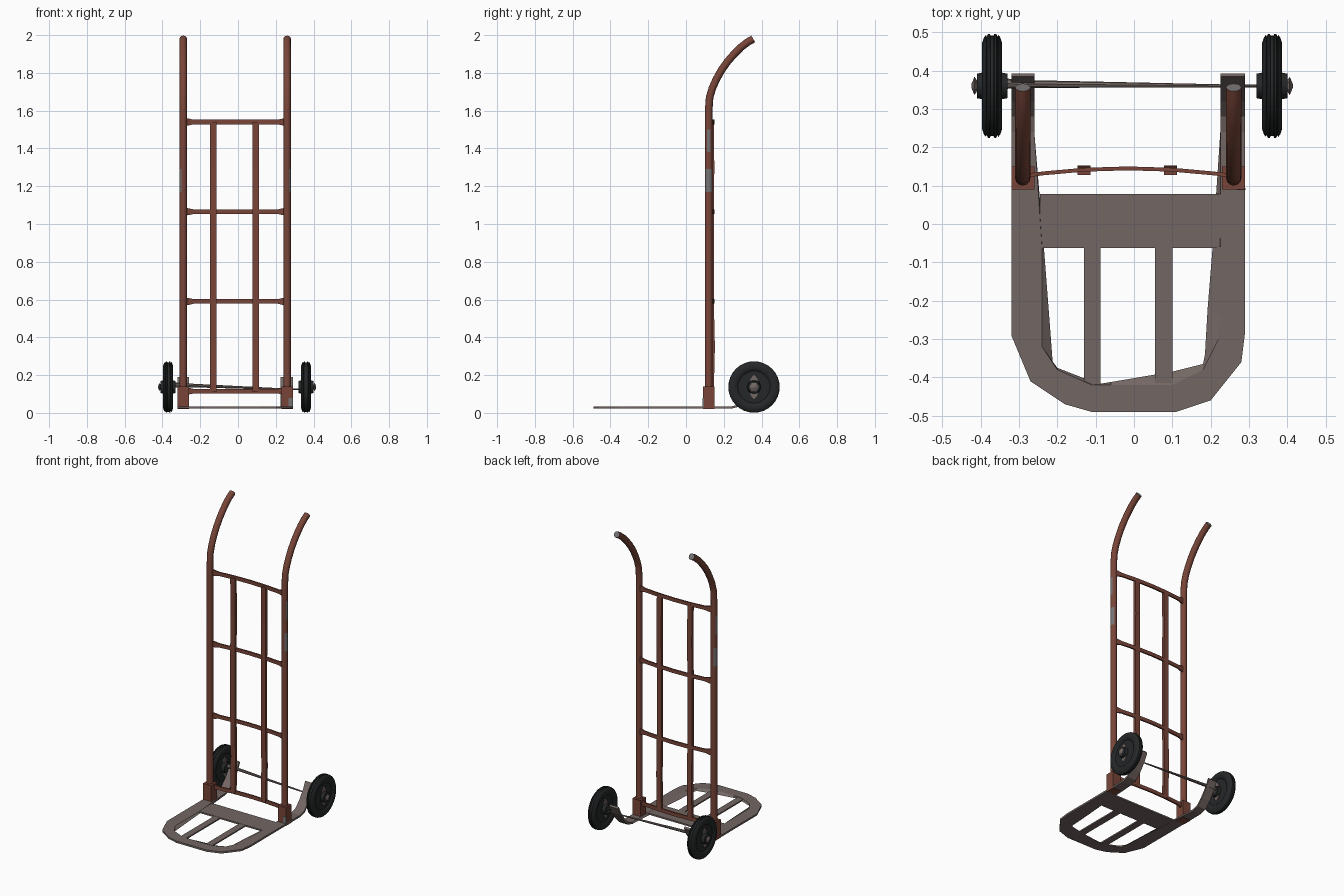
import bpy, bmesh, math
from mathutils import Vector

cube = bpy.data.objects.get("Cube")
if cube:
    bpy.data.objects.remove(cube, do_unlink=True)


def material(name, r, g, b):
    m = bpy.data.materials.new(name)
    m.use_nodes = True
    m.diffuse_color = (r, g, b, 1)
    bsdf = next(n for n in m.node_tree.nodes if n.type == 'BSDF_PRINCIPLED')
    bsdf.inputs["Base Color"].default_value = (r, g, b, 1)
    bsdf.inputs["Roughness"].default_value = 0.8
    return m


RUST = material("rusty red paint", 0.19, 0.06, 0.04)
WORN = material("worn bare metal", 0.18, 0.17, 0.17)
STEEL = material("weathered steel", 0.17, 0.135, 0.125)
RUBBER = material("black rubber", 0.018, 0.02, 0.021)


def finish(name, bm, mats, smooth=False):
    bmesh.ops.recalc_face_normals(bm, faces=bm.faces[:])
    me = bpy.data.meshes.new(name)
    bm.to_mesh(me)
    bm.free()
    for m in mats:
        me.materials.append(m)
    ob = bpy.data.objects.new(name, me)
    bpy.context.collection.objects.link(ob)
    if smooth:
        bpy.ops.object.select_all(action='DESELECT')
        ob.select_set(True)
        bpy.context.view_layer.objects.active = ob
        bpy.ops.object.shade_smooth_by_angle(angle=math.radians(40))
    return ob


def loft(bm, rings, cap=True, closed=False):
    """Skin a list of rings of points."""
    vs = [[bm.verts.new(p) for p in ring] for ring in rings]
    n = len(vs[0])
    pairs = list(zip(vs, vs[1:])) + ([(vs[-1], vs[0])] if closed else [])
    for a, b in pairs:
        for i in range(n):
            j = (i + 1) % n
            bm.faces.new((a[i], a[j], b[j], b[i]))
    if cap and not closed:
        bm.faces.new(vs[0])
        bm.faces.new(vs[-1])


def box(name, x0, x1, y0, y1, z0, z1, mat):
    bm = bmesh.new()
    ring = lambda z: [(x0, y0, z), (x1, y0, z), (x1, y1, z), (x0, y1, z)]
    loft(bm, [ring(z0), ring(z1)])
    return finish(name, bm, [mat])


LEFT_X, RIGHT_X = 0.26, -0.29
SIDES = (("left", LEFT_X, 1), ("right", RIGHT_X, -1))

# Upright rails, curving back into the handles
PATH = [(0.12, 0.05), (0.12, 0.6), (0.12, 1.17), (0.12, 1.29), (0.12, 1.38), (0.12, 1.5),
        (0.12, 1.6), (0.125, 1.67), (0.14, 1.72), (0.16, 1.765), (0.188, 1.815),
        (0.22, 1.86), (0.255, 1.9), (0.29, 1.935), (0.325, 1.962), (0.356, 1.98)]


def rail(name, cx, side):
    bm = bmesh.new()
    pts = [Vector((cx, y, z)) for y, z in PATH]
    rings = []
    for i, p in enumerate(pts):
        t = (pts[min(i + 1, len(pts) - 1)] - pts[max(i - 1, 0)]).normalized()
        nrm = t.cross(Vector((1, 0, 0)))
        angles = [math.tau * k / 12 for k in range(12)]
        rings.append([p + 0.02 * (math.cos(a) * Vector((1, 0, 0)) + math.sin(a) * nrm)
                      for a in angles])
    loft(bm, rings)
    # Worn patches on the outer side, and the open tube end
    for f in bm.faces:
        c = f.calc_center_median()
        out = (c.x - cx) * side
        low = 1.17 < c.z < 1.29 and out > 0.012
        high = 1.38 < c.z < 1.5 and out > 0.017
        if low or high or (len(f.verts) > 4 and c.z > 1):
            f.material_index = 1
    finish(name, bm, [RUST, WORN], True)


for label, cx, side in SIDES:
    rail(label + "_rail", cx, side)
    box(label + "_socket", cx - 0.03, cx + 0.03, 0.09, 0.15, 0.02, 0.14, RUST)
box("left_socket_worn_patch", 0.268, 0.291, 0.088, 0.094, 0.03, 0.08, WORN)


# Flat crossbars, bowed back and flared where they meet the rails
def bow(x):
    u = (x + 0.015) / 0.275
    return 0.125 + 0.02 * (1 - u * u)


def crossbar(name, z):
    bm = bmesh.new()
    rings = []
    for x, h in ((-0.285, 0.02), (-0.26, 0.018), (-0.235, 0.012), (-0.13, 0.012),
                 (-0.015, 0.012), (0.1, 0.012), (0.21, 0.012), (0.235, 0.018), (0.255, 0.02)):
        y = bow(x)
        rings.append([(x, y - 0.005, z - h), (x, y + 0.005, z - h),
                      (x, y + 0.005, z + h), (x, y - 0.005, z + h)])
    loft(bm, rings)
    finish(name, bm, [RUST])


for i, z in enumerate((0.115, 0.59, 1.065, 1.54)):
    crossbar(f"crossbar_{i + 1}", z)


# Upright slats between the rails
def slat(name, x):
    bm = bmesh.new()
    rings = []
    for z, dy in ((0.11, 0), (0.35, 0.006), (0.6, 0), (1.06, 0), (1.3, 0.003), (1.54, 0)):
        y = 0.137 + dy
        rings.append([(x - 0.017, y - 0.009, z), (x + 0.017, y - 0.009, z),
                      (x + 0.017, y + 0.01, z), (x - 0.017, y + 0.01, z)])
    loft(bm, rings)
    finish(name, bm, [RUST])


slat("left_slat", 0.095)
slat("right_slat", -0.13)

# Toe frame: U-shaped strip whose arms rise at the back to the axle.
# Each row: outer x, y, then inner top x, y, then inner bottom x, y
STATIONS = [
    (-0.32, 0.24, -0.26, 0.24, -0.26, 0.24), (-0.32, -0.06, -0.24, -0.06, -0.235, -0.06),
    (-0.32, -0.29, -0.24, -0.32, -0.212, -0.36), (-0.27, -0.41, -0.2, -0.38, -0.2, -0.375),
    (-0.18, -0.47, -0.11, -0.42, -0.09, -0.418), (-0.11, -0.49, -0.06, -0.42, -0.06, -0.412),
    (0.11, -0.49, 0.1, -0.42, 0.1, -0.385), (0.2, -0.46, 0.18, -0.38, 0.18, -0.365),
    (0.28, -0.36, 0.22, -0.3, 0.185, -0.34), (0.29, -0.28, 0.225, -0.24, 0.192, -0.22),
    (0.29, -0.06, 0.225, -0.06, 0.205, -0.06), (0.29, 0.24, 0.225, 0.24, 0.225, 0.24)]
ARM = [(0.385, 0.19), (0.36, 0.14), (0.32, 0.085), (0.28, 0.045)]


def arm_ring(xo, xi, y, z):
    return [(xo, y, z), (xi, y, z), (xi, y + 0.008, z - 0.01), (xo, y + 0.008, z - 0.01)]


bm = bmesh.new()
rings = [arm_ring(-0.32, -0.26, y, z) for y, z in ARM]
rings += [[(a, b, 0.034), (c, d, 0.034), (e, f, 0.022), (a, b, 0.022)]
          for a, b, c, d, e, f in STATIONS]
rings += [arm_ring(0.29, 0.225, y, z) for y, z in reversed(ARM)]
loft(bm, rings)
finish("toe_frame", bm, [STEEL])

box("toe_cross_plate", -0.245, 0.23, -0.063, 0.078, 0.023, 0.033, STEEL)
box("left_toe_bar", 0.055, 0.1, -0.43, -0.06, 0.023, 0.032, STEEL)
box("right_toe_bar", -0.131, -0.087, -0.43, -0.06, 0.023, 0.032, STEEL)

# Wheels and hubs, turned about the x axis
AXLE_Y, AXLE_Z, SEG = 0.36, 0.137, 32


def turned(name, cx, profile, mat, seg=SEG, sy=1, sz=1):
    bm = bmesh.new()
    rings = []
    for u, r in profile:
        rings.append([(cx + u, AXLE_Y + sy * r * math.cos(math.tau * k / seg),
                       AXLE_Z + sz * r * math.sin(math.tau * k / seg)) for k in range(seg)])
    loft(bm, rings)
    finish(name, bm, [mat], seg > 8)


HALF = [(0.04, 0.02), (0.04, 0.032), (0.018, 0.036), (0.016, 0.085), (0.024, 0.095),
        (0.026, 0.112), (0.021, 0.127), (0.016, 0.133), (0.014, 0.128), (0.011, 0.135),
        (0.006, 0.136), (0.004, 0.131)]
PROFILE = HALF + [(-u, r) for u, r in reversed(HALF)]
for label, cx, side in (("left", 0.36, 1), ("right", -0.37, -1)):
    turned(label + "_wheel", cx, PROFILE, RUBBER)
    turned(label + "_hub_plate", cx, [(-0.024, 1), (0.024, 1)], STEEL, 8, 0.024, 0.065)
    turned(label + "_hub_nut", cx, [(-0.04, 0.012), (-0.036, 0.025), (0.036, 0.025), (0.04, 0.012)],
           STEEL, 6)
    turned(label + "_axle_end", cx, [(side * 0.038, 0.012), (side * 0.046, 0.024),
                                     (side * 0.054, 0.005)], STEEL, 6)

# Tapered axle rod
bm = bmesh.new()
rings = []
for x, y, z, r in ((-0.345, 0.366, 0.147, 0.014), (-0.27, 0.365, 0.146, 0.01),
                   (0.24, 0.36, 0.126, 0.004), (0.34, 0.36, 0.125, 0.004)):
    rings.append([(x, y + r * math.cos(math.tau * k / 8), z + r * math.sin(math.tau * k / 8))
                  for k in range(8)])
loft(bm, rings)
finish("axle", bm, [STEEL], True)
